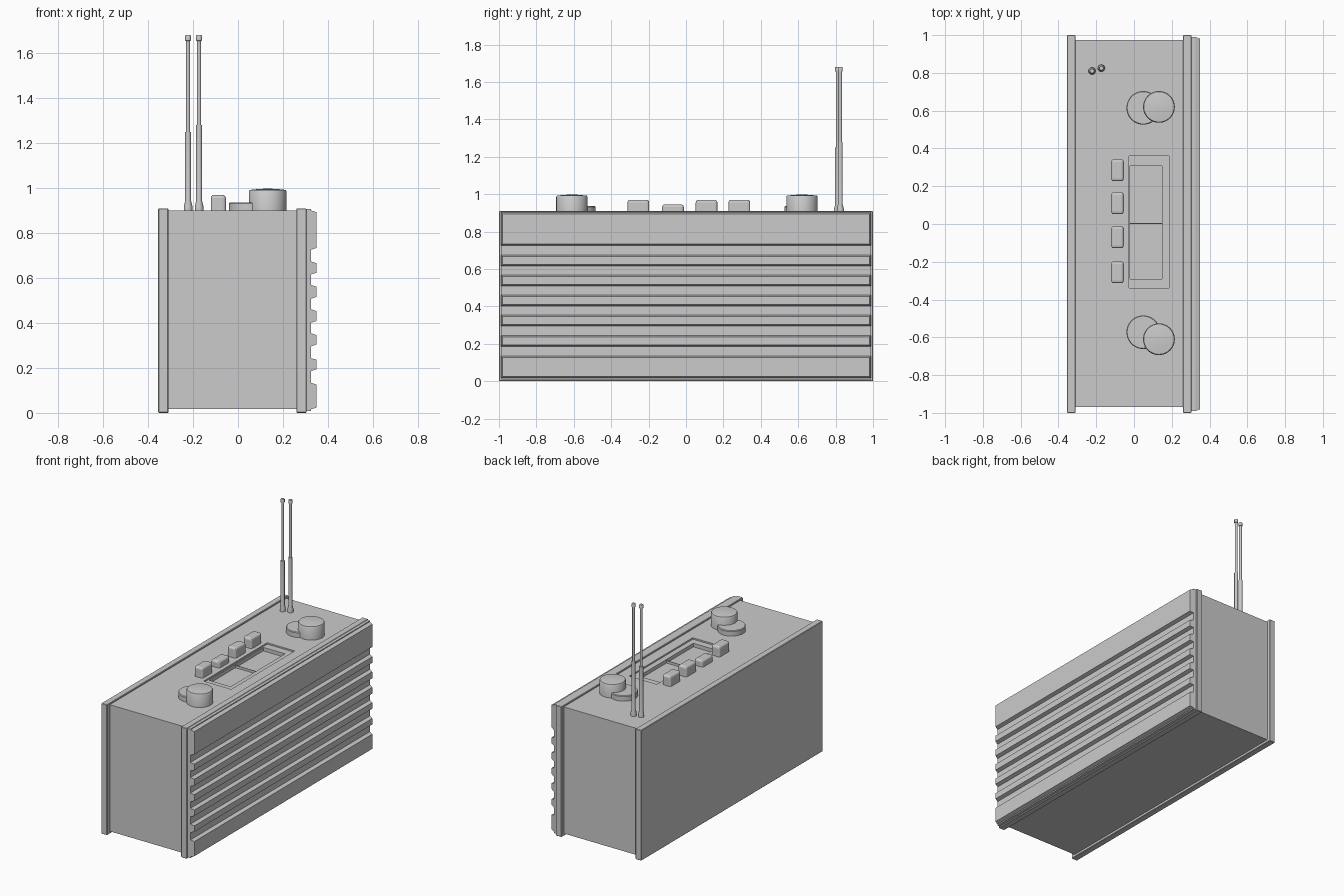
import bpy, bmesh
from math import radians, sin, cos, pi

if "Cube" in bpy.data.objects:
    bpy.data.objects.remove(bpy.data.objects["Cube"])


def make(name, bm):
    bmesh.ops.recalc_face_normals(bm, faces=bm.faces[:])
    me = bpy.data.meshes.new(name)
    bm.to_mesh(me)
    bm.free()
    ob = bpy.data.objects.new(name, me)
    bpy.context.collection.objects.link(ob)
    return ob


def bevel(ob, width, segments=1):
    m = ob.modifiers.new("bevel", 'BEVEL')
    m.width, m.segments = width, segments
    m.limit_method = 'ANGLE'
    m.angle_limit = radians(35)


def box(name, x, y, z, bev=0, segments=1):
    bm = bmesh.new()
    bmesh.ops.create_cube(bm, size=1)
    for v in bm.verts:
        v.co = [r[0] + (c + 0.5) * (r[1] - r[0]) for c, r in zip(v.co, (x, y, z))]
    ob = make(name, bm)
    if bev:
        bevel(ob, bev, segments)
    return ob


def lathe(name, x, y, profile, sides):
    # profile is (radius, z) from bottom to top
    bm = bmesh.new()
    rings = [[bm.verts.new((x + r * cos(2 * pi * i / sides), y + r * sin(2 * pi * i / sides), z))
              for i in range(sides)] for r, z in profile]
    for a, b in zip(rings, rings[1:]):
        for i in range(sides):
            j = (i + 1) % sides
            bm.faces.new((a[i], a[j], b[j], b[i]))
    bm.faces.new(rings[0])
    bm.faces.new(rings[-1])
    ob = make(name, bm)
    bpy.ops.object.select_all(action='DESELECT')
    bpy.context.view_layer.objects.active = ob
    ob.select_set(True)
    bpy.ops.object.shade_smooth_by_angle(angle=radians(35))
    return ob


# Case with back panel and front frame standing slightly proud
body = box("case_body", (-0.32, 0.27), (-0.97, 0.975), (0.017, 0.9))
box("back_panel", (-0.355, -0.31), (-1, 1), (0, 0.91), 0.003)
box("front_frame", (0.26, 0.305), (-1, 1), (0, 0.91), 0.003)

# Stepped display window sunk in the top
for i, (x, y, floor) in enumerate([((-0.027, 0.186), (-0.34, 0.36), 0.89),
                                   ((-0.02, 0.148), (-0.292, 0.307), 0.865)]):
    cut = box(f"window_cutter_{i}", x, y, (floor, 1.0))
    cut.hide_render = True
    cut.hide_set(True)
    m = body.modifiers.new("window", 'BOOLEAN')
    m.object, m.operation, m.solver = cut, 'DIFFERENCE', 'EXACT'
box("dial_needle", (-0.02, 0.148), (0.0, 0.004), (0.86, 0.882))

# Ribbed grille: one side profile extruded along the width
slats = [(0.02, 0.13), (0.19, 0.24), (0.30, 0.35), (0.405, 0.457),
         (0.512, 0.565), (0.62, 0.67), (0.73, 0.897)]
pts = [(0.30, 0.008), (0.325, 0.008)]
for lo, hi in slats:
    pts += [(0.325, lo - 0.004), (0.35, lo + 0.004), (0.35, hi - 0.004), (0.325, hi + 0.004)]
pts += [(0.325, 0.907), (0.30, 0.907)]
bm = bmesh.new()
face = bm.faces.new([bm.verts.new((x, -0.99, z)) for x, z in pts])
ext = bmesh.ops.extrude_face_region(bm, geom=[face])
for v in ext["geom"]:
    if isinstance(v, bmesh.types.BMVert):
        v.co.y = 0.99
# ribs taper in at both ends
for v in bm.verts:
    if v.co.x > 0.34:
        v.co.y *= 0.98 / 0.99
make("front_grille", bm)

# Push buttons; the second one is pressed in
for i, (y, top) in enumerate([(-0.255, 0.97), (-0.07, 0.945), (0.11, 0.97), (0.285, 0.97)]):
    bpy_button = box(f"button_{i + 1}", (-0.121, -0.054), (y - 0.058, y + 0.058), (0.88, top))
    m = bpy_button.modifiers.new("bevel", 'BEVEL')
    m.width, m.segments, m.limit_method = 0.014, 3, 'ANGLE'

# Tall knobs overlapping low tuning wheels
for side, ky, wy in (("left", -0.61, -0.573), ("right", 0.62, 0.615)):
    lathe(f"knob_{side}", 0.132, ky,
          [(0.084, 0.89), (0.084, 0.985), (0.08, 0.992), (0.045, 0.996), (0.01, 0.998)], 48)
    lathe(f"wheel_{side}", 0.049, wy,
          [(0.089, 0.89), (0.089, 0.932), (0.085, 0.937)], 48)

# Two telescopic antennas
for i, (x, y, joint) in enumerate([(-0.222, 0.81, 1.25), (-0.173, 0.825, 1.28)]):
    lathe(f"antenna_{i + 1}", x, y,
          [(0.019, 0.89), (0.019, 0.92), (0.013, 0.945), (0.013, joint), (0.009, joint),
           (0.009, 1.655), (0.013, 1.657), (0.013, 1.678), (0.011, 1.681)], 16)
